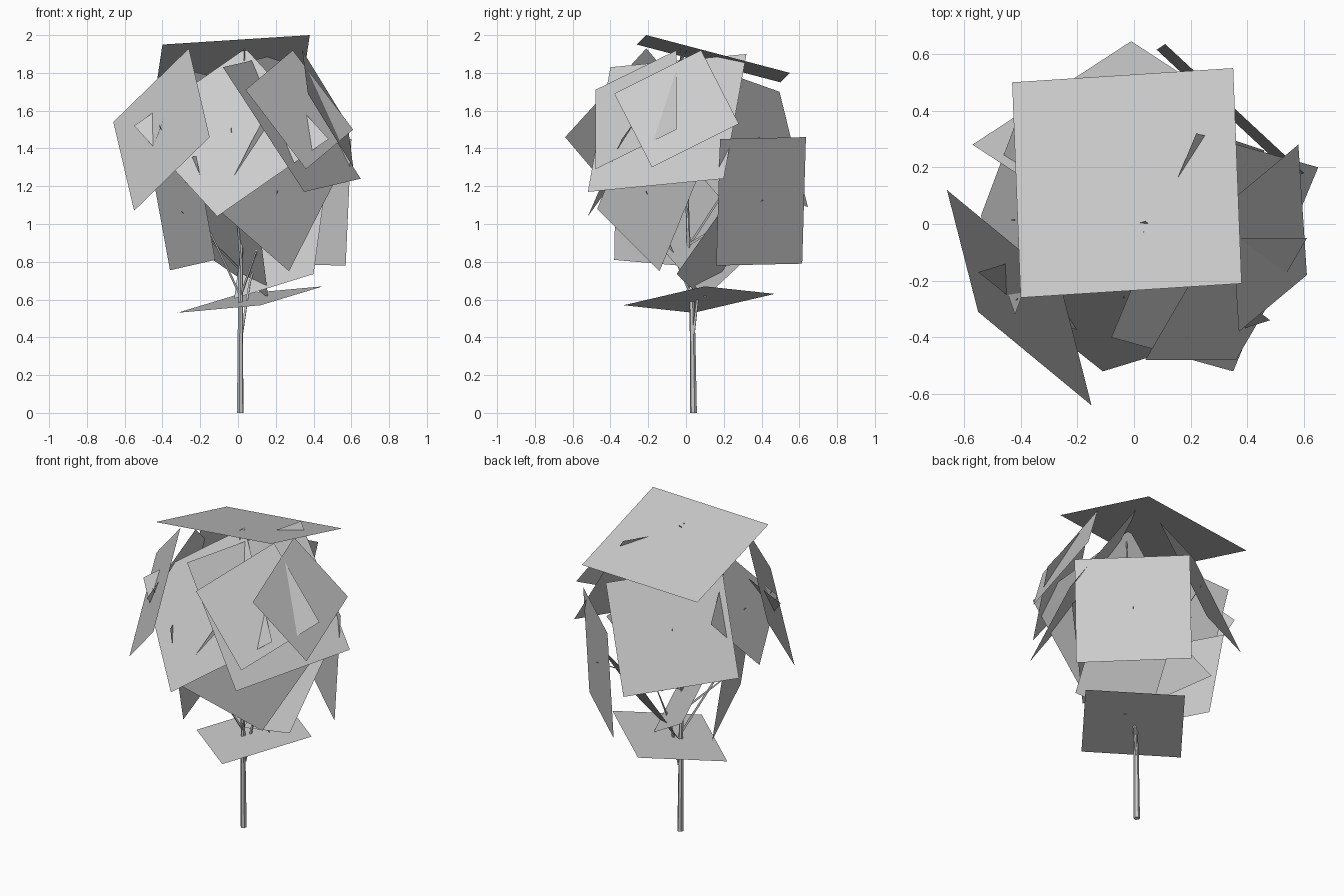
import bpy, bmesh
from math import tau
from mathutils import Vector, Matrix

if "Cube" in bpy.data.objects:
    bpy.data.objects.remove(bpy.data.objects["Cube"])

# Foliage cards: corner point and two edge vectors
CARDS = {
    "crown_top": ((-.40, -.26, 1.95), (.78, .05, .05), (-.03, .76, -.20)),
    "bottom": ((-.32, .04, .53), (.44, -.37, .04), (.33, .43, .10)),
    "left_front": ((-.66, .12, 1.54), (.11, -.43, -.47), (.40, -.33, .39)),
    "front": ((-.11, -.52, 1.04), (.59, .18, .41), (-.44, .35, .48)),
    "right_back": ((.57, .16, .78), (.03, .02, .67), (-.49, .455, .01)),
    "front_right_high": ((.04, -.48, 1.71), (.25, .43, .21), (.32, 0, -.42)),
    "right_large": ((.35, -.52, 1.17), (-.43, .12, .66), (.30, .72, .07)),
    "right_high": ((.61, -.18, 1.30), (-.03, .46, .23), (-.24, -.20, .39)),
    "front_right_low": ((.27, -.14, .75), (-.38, -.33, .33), (.25, .20, .49)),
    "left_low": ((-.36, .25, .755), (.24, -.63, .055), (-.10, .01, .55)),
    "back_large": ((-.01, .645, 1.09), (-.56, -.365, .13), (.23, -.15, .61)),
    "left": ((-.54, .03, 1.20), (.12, .32, .35), (.12, -.35, .28)),
    "right_low": ((.40, -.05, .735), (-.42, .14, -.13), (.06, .31, .44)),
    "back_low": ((.16, .10, .61), (-.41, .30, .28), (-.05, -.35, .40)),
}


def add_object(name, mesh):
    bpy.context.collection.objects.link(bpy.data.objects.new(name, mesh))


def card(name, corner, u, v):
    c, u, v = Vector(corner), Vector(u), Vector(v)
    mesh = bpy.data.meshes.new(name)
    mesh.from_pydata([c, c + u, c + u + v, c + v], [], [(0, 1, 2, 3)])
    add_object(name, mesh)
    return c + (u + v) / 2


def limb(name, path, radii, sides):
    """Tapered flat-sided tube along a path."""
    path = [Vector(p) for p in path]
    bm = bmesh.new()
    turn = (path[-1] - path[0]).to_track_quat('Z', 'Y')
    rings = [[bm.verts.new(p + turn @ (Matrix.Rotation(tau * i / sides, 3, 'Z') @ Vector((r, 0, 0))))
              for i in range(sides)] for p, r in zip(path, radii)]
    for a, b in zip(rings, rings[1:]):
        for i in range(sides):
            j = (i + 1) % sides
            bm.faces.new((a[i], a[j], b[j], b[i]))
    bm.faces.new(rings[0][::-1])
    bm.faces.new(rings[-1])
    mesh = bpy.data.meshes.new(name)
    bm.to_mesh(mesh)
    bm.free()
    add_object(name, mesh)


# Trunk, running right up through the crown
trunk = [(.012, .04, 0), (.012, .035, .4), (.015, .03, .62),
         (.015, .015, .85), (.02, .0, 1.3), (.035, -.03, 1.93)]
limb("trunk", trunk, (.018, .015, .013, .011, .008, .003), 6)

# Forked lower branch
limb("fork", [(.02, .04, .42), (.06, .07, .68), (.12, .12, .9)], (.009, .007, .003), 4)

# Leaf cards, with branches reaching some of them
low, high = Vector(trunk[2]), Vector(trunk[4])
BRANCHED = ("left_front", "front", "right_back", "right_large",
            "front_right_low", "left_low", "back_large", "left")
for name, shape in CARDS.items():
    middle = card("leaves_" + name, *shape)
    if name in BRANCHED:
        start = low.lerp(high, BRANCHED.index(name) % 4 / 5)
        limb("branch_" + name, [start, start.lerp(middle, .5), start.lerp(middle, 1.03)],
             (.008, .006, .002), 3)
